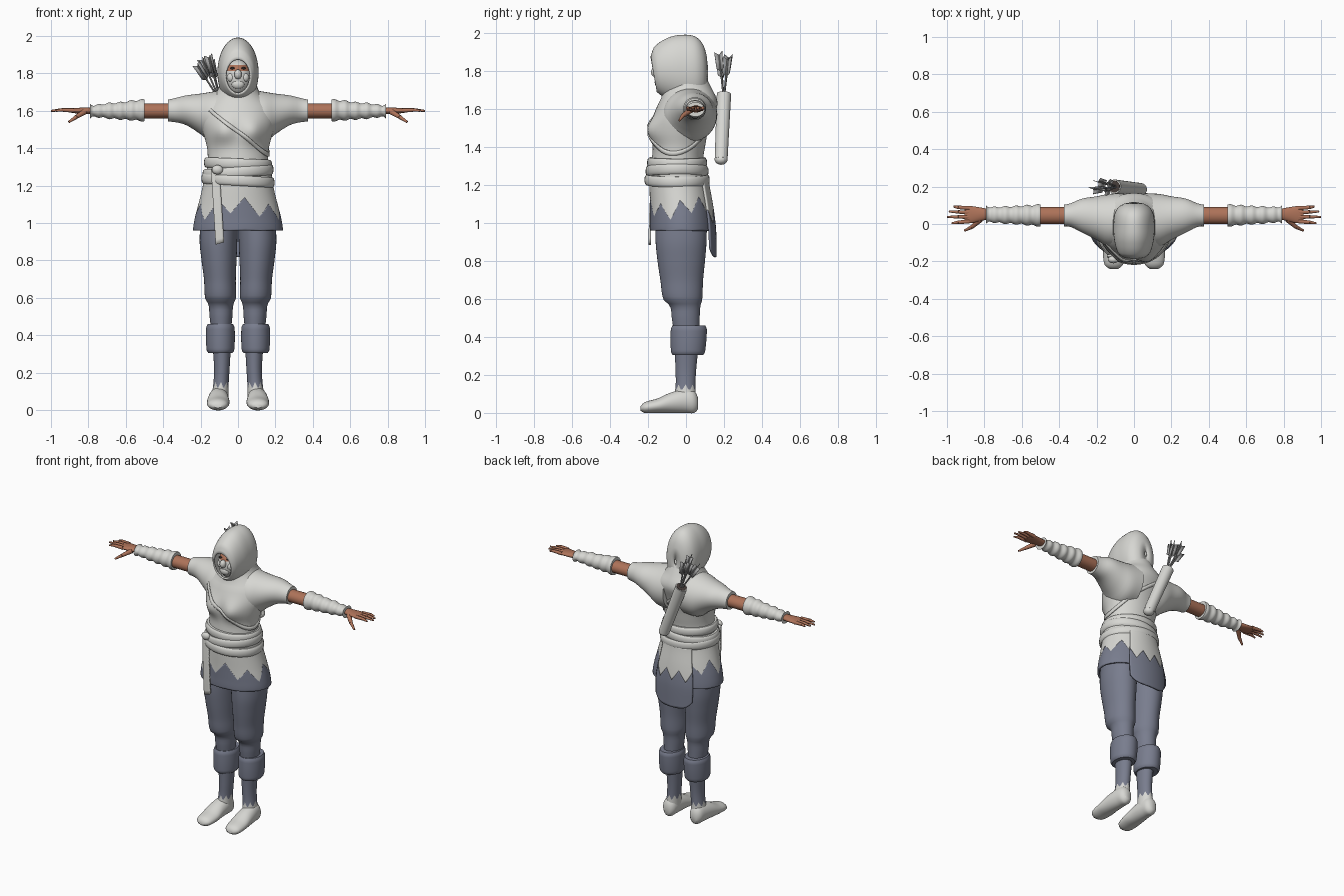
import bpy, bmesh, math
from math import sin, cos, pi, radians, exp
from mathutils import Vector, Matrix

if "Cube" in bpy.data.objects:
    bpy.data.objects.remove(bpy.data.objects["Cube"])


def material(name, r, g, b):
    m = bpy.data.materials.new(name)
    m.use_nodes = True
    m.diffuse_color = (r, g, b, 1)
    m.node_tree.nodes["Principled BSDF"].inputs["Base Color"].default_value = (r, g, b, 1)
    return m


CLOTH = material("pale cloth", .68, .68, .65)
BLUE = material("slate blue cloth", .19, .205, .27)
SKIN = material("skin", .42, .17, .10)
GREY = material("arrow grey", .36, .36, .36)
DARK = material("dark brown", .06, .045, .04)


def finish(name, bm, mats, mirror=False, thick=0, rule=None):
    bmesh.ops.recalc_face_normals(bm, faces=bm.faces[:])
    if rule:
        for f in bm.faces:
            f.material_index = rule(f.calc_center_median())
    me = bpy.data.meshes.new(name)
    bm.to_mesh(me)
    bm.free()
    for m in mats if isinstance(mats, list) else [mats]:
        me.materials.append(m)
    me.shade_smooth()
    me.set_sharp_from_angle(angle=radians(42))
    ob = bpy.data.objects.new(name, me)
    bpy.context.scene.collection.objects.link(ob)
    if thick:
        s = ob.modifiers.new("thickness", "SOLIDIFY")
        s.thickness = thick
    if mirror:
        m = ob.modifiers.new("mirror", "MIRROR")
        m.use_mirror_merge = False
    return ob


def sheet(name, fn, mat, nu=40, nv=16, closed=True, caps=False, **kw):
    """Grid surface from fn(u, v); closed wraps it round in u."""
    bm = bmesh.new()
    cols = nu if closed else nu + 1
    rows = [[bm.verts.new(fn(i / nu, j / nv)) for i in range(cols)] for j in range(nv + 1)]
    for a, b in zip(rows, rows[1:]):
        for i in range(nu):
            k = (i + 1) % cols
            bm.faces.new((a[i], a[k], b[k], b[i]))
    if caps:
        bm.faces.new(rows[0])
        bm.faces.new(rows[-1])
    return finish(name, bm, mat, **kw)


def bounds(rings, t):
    """Smoothly interpolate a ring table (t, low a, high a, low b, high b)."""
    n = len(rings)
    i = 0
    while i < n - 2 and t > rings[i + 1][0]:
        i += 1
    p, q = rings[i], rings[i + 1]
    before, after = rings[max(i - 1, 0)], rings[min(i + 2, n - 1)]
    h = q[0] - p[0]
    s = (t - p[0]) / h
    out = []
    for k in range(1, len(p)):
        m = (q[k] - before[k]) / (q[0] - before[0]) * h
        w = (after[k] - p[k]) / (after[0] - p[0]) * h
        d = q[k] - p[k]
        out.append(p[k] + s * (m + s * (3 * d - 2 * m - w + s * (m + w - 2 * d))))
    return out


def point(rings, u, t, axis="z", grow=0):
    a0, a1, b0, b1 = bounds(rings, t)
    a = (a0 + a1) / 2 + ((a1 - a0) / 2 + grow) * cos(2 * pi * u)
    b = (b0 + b1) / 2 + ((b1 - b0) / 2 + grow) * sin(2 * pi * u)
    return {"z": (a, b, t), "x": (t, a, b), "y": (a, t, b)}[axis]


def loft(name, rings, mat, axis="z", low=None, high=None, caps=True, **kw):
    """Low and high may be functions of u, for ragged hems."""
    lo = low or (lambda u: rings[0][0])
    hi = high or (lambda u: rings[-1][0])
    return sheet(name, lambda u, v: point(rings, u, lo(u) + (hi(u) - lo(u)) * v, axis),
                 mat, caps=caps, **kw)


def centred(table):
    return [(z, -w, w, f, b) for z, w, f, b in table]


def teeth(u, count):
    return abs(2 * ((u * count) % 1) - 1)


def rods(name, items, mat, mirror=False, sides=10):
    bm = bmesh.new()
    for p, q, r1, r2 in items:
        p, q = Vector(p), Vector(q)
        d = q - p
        mat4 = Matrix.Translation((p + q) / 2) @ d.to_track_quat("Z", "Y").to_matrix().to_4x4()
        bmesh.ops.create_cone(bm, cap_ends=True, segments=sides, radius1=r1, radius2=r2,
                              depth=d.length, matrix=mat4)
    return finish(name, bm, mat, mirror)


def ball(name, c, r, mat, **kw):
    bm = bmesh.new()
    bmesh.ops.create_uvsphere(bm, u_segments=28, v_segments=24, radius=1,
                              matrix=Matrix.Translation(c) @ Matrix.Diagonal((*r, 1)))
    return finish(name, bm, mat, **kw)


# Torso, with a softly shaped chest
TORSO = centred([(1.15, .185, -.185, .115), (1.25, .172, -.185, .1), (1.33, .162, -.18, .09),
                 (1.4, .165, -.175, .1), (1.48, .185, -.18, .115), (1.55, .2, -.175, .14),
                 (1.62, .195, -.15, .165), (1.66, .16, -.13, .16), (1.7, .115, -.12, .14),
                 (1.76, .095, -.09, .11)])


def body(u, z, grow=0):
    x, y, z = point(TORSO, u, z, grow=grow)
    if y < 0:
        y -= .035 * exp(-((abs(x) - .08) / .06) ** 2 - ((z - 1.49) / .06) ** 2)
    return x, y, z


sheet("torso", lambda u, v: body(u, 1.15 + .61 * v), CLOTH, nu=56, nv=36, caps=True)

# Shoulder strap running round the chest
sheet("chest_strap", lambda u, v: body(u, 1.505 - .15 * cos(2 * pi * (u + .03)) + .024 * v, .007),
      CLOTH, nu=72, nv=2, thick=.008)

# Skirt, ragged tunic hem and tail share one shape
SKIRT = centred([(.82, .23, -.17, .15), (.96, .24, -.19, .147), (1.03, .23, -.19, .14),
                 (1.1, .212, -.19, .13), (1.2, .188, -.192, .112), (1.26, .18, -.19, .105)])


def hem(u):
    return 1.035 + .085 * teeth(u, 9) + .02 * sin(6 * pi * u)


loft("skirt", SKIRT, BLUE, low=lambda u: .96, high=hem, caps=False, nu=72, thick=.012)
loft("tunic_hem", SKIRT, CLOTH, low=hem, high=lambda u: 1.26, caps=False, nu=72)


def tail(low, high):
    def fn(u, v):
        lo, hi = low(u), high(u)
        x, y, z = point(SKIRT, .15 + .2 * u, lo + (hi - lo) * v)
        return x, y + .012, z
    return fn


def tail_edge(u):
    return 1.0 + .07 * teeth(u, 3)


sheet("tail_lower", tail(lambda u: .82 + .05 * abs(2 * u - 1) ** 4, tail_edge), BLUE,
      nu=24, closed=False, thick=.01)
sheet("tail_upper", tail(tail_edge, lambda u: 1.22), CLOTH, nu=24, closed=False, thick=.01)

# Wrapped belt bands
for name, z, w, tilt in (("lower", 1.2, .186, -.06), ("middle", 1.245, .18, .07),
                         ("upper", 1.29, .172, -.04)):
    def band(u, v, z=z, w=w, tilt=tilt):
        r = w + .01 * sin(pi * v) ** .5
        x, y = r * cos(2 * pi * u), -.047 + (r - .024) * sin(2 * pi * u)
        return x, y, z + .055 * v + tilt * x
    sheet("belt_" + name, band, CLOTH, nv=8, caps=True)
ball("belt_knot", (-.11, -.19, 1.285), (.03, .02, .025), CLOTH)
sheet("belt_end", lambda u, v: (-.122 + .045 * (u - .5) + .025 * (1 - v), -.197 + .022 * v * v,
                                .885 + .4 * v + .012 * u), CLOTH, nu=4, closed=False, thick=.012)

# Hood, open at the face and leaning forward
HOOD = centred([(-.17, .068, 1.69, 1.875), (-.145, .088, 1.67, 1.925), (-.08, .106, 1.64, 1.972),
                (-.02, .11, 1.62, 1.99), (.05, .105, 1.62, 1.985), (.09, .083, 1.65, 1.945),
                (.11, .05, 1.7, 1.88), (.117, .01, 1.77, 1.81)])


def hood(u, v):
    x, y, z = point(HOOD, u, -.17 + .287 * v, "y")
    return x, y - .18 * (z - 1.78) * (1 - v), z


sheet("hood", hood, CLOTH, nu=48, nv=36, thick=.01)

# Masked face with a bare strip at the eyes
ball("face", (0, -.075, 1.775), (.074, .088, .1), [CLOTH, SKIN],
     rule=lambda c: 1 if 1.81 < c.z < 1.85 else 0)
ball("nose", (0, -.162, 1.795), (.02, .022, .026), CLOTH)
ball("mouth_guard", (0, -.145, 1.742), (.034, .02, .026), CLOTH)
ball("cheeks", (.036, -.138, 1.778), (.022, .018, .024), CLOTH, mirror=True)
ball("eyes", (.03, -.148, 1.828), (.012, .007, .006), DARK, mirror=True)

# Sleeves, bare arms and bracers
loft("sleeves", [(.06, -.12, .165, 1.43, 1.715), (.14, -.12, .16, 1.43, 1.702),
                 (.2, -.085, .148, 1.475, 1.692), (.28, -.045, .135, 1.525, 1.682),
                 (.34, -.015, .11, 1.54, 1.667), (.375, -.012, .103, 1.543, 1.66)],
     CLOTH, "x", mirror=True)
loft("upper_arms", [(.33, 0, .09, 1.56, 1.64), (.53, 0, .09, 1.56, 1.64)], SKIN, "x", mirror=True)
BRACER = [(.5, -.012, .103, 1.545, 1.66), (.56, -.006, .1, 1.55, 1.655), (.63, 0, .095, 1.555, 1.645),
          (.7, .004, .092, 1.56, 1.64), (.77, .01, .09, 1.568, 1.63), (.79, .002, .098, 1.56, 1.637)]
sheet("bracers", lambda u, v: point(BRACER, u, .5 + .29 * v, "x", .004 * sin(10 * pi * v)),
      CLOTH, nv=40, caps=True, mirror=True)

# Hands with spread fingers
loft("palms", [(.76, .03, .076, 1.583, 1.62), (.82, .016, .088, 1.583, 1.618),
               (.88, .004, .096, 1.588, 1.614), (.905, .012, .09, 1.593, 1.61)],
     SKIN, "x", mirror=True)
fingers = []
for y, tip, reach in ((.085, .093, .965), (.062, .067, .99), (.038, .038, 1), (.014, .004, .975)):
    knuckle = (.94, (y + tip) / 2, 1.605)
    fingers += [((.88, y, 1.602), knuckle, .012, .0095), (knuckle, (reach, tip, 1.6), .0095, .005)]
fingers += [((.82, .025, 1.595), (.865, -.015, 1.567), .016, .011),
            ((.865, -.015, 1.567), (.905, -.035, 1.54), .011, .006)]
rods("fingers", fingers, SKIN, mirror=True)

# Trousers, cuffs, lower legs and shoes
loft("trousers", [(.4, .04, .14, -.06, .07), (.5, .03, .152, -.075, .072), (.565, .025, .158, -.085, .076),
                  (.595, .012, .175, -.118, .085), (.7, .012, .182, -.135, .09),
                  (.8, .008, .195, -.15, .1), (.9, .004, .205, -.16, .108), (1.02, 0, .2, -.16, .11)],
     BLUE, mirror=True, nv=32)
loft("leg_cuffs", [(.305, .03, .158, -.07, .09), (.32, .02, .168, -.079, .1),
                   (.44, .018, .17, -.08, .11), (.46, .026, .162, -.072, .102)], BLUE, mirror=True)
SHIN = [(.05, .052, .145, -.07, .055), (.14, .05, .132, -.055, .05),
        (.22, .045, .128, -.055, .053), (.34, .038, .135, -.06, .065)]


def shoe_top(u):
    return .115 + .035 * teeth(u, 8)


loft("shins", SHIN, BLUE, low=shoe_top, caps=False, mirror=True)
loft("shoe_collars", SHIN, CLOTH, high=shoe_top, caps=False, mirror=True)
loft("shoes", [(-.24, .085, .13, .012, .035), (-.22, .06, .156, 0, .055), (-.15, .046, .166, 0, .076),
               (-.08, .048, .162, 0, .107), (0, .052, .152, 0, .125), (.045, .06, .142, 0, .115),
               (.064, .08, .122, .02, .08)], CLOTH, "y", mirror=True, nv=28)

# Quiver slung across the back
base, mouth = Vector((.035, .185, 1.335)), Vector((-.105, .2, 1.68))
rods("quiver", [(base, mouth, .034, .038)], CLOTH, sides=28)
ball("quiver_base", base, (.034, .034, .028), CLOTH)
lean = (mouth - base).normalized()
rods("quiver_mouth", [(mouth, mouth + lean * .002, .032, .032)], DARK, sides=28)

# Arrows with three vanes each
shafts, vanes = [], bmesh.new()
for x, y, z in ((-.215, .185, 1.84), (-.19, .225, 1.87), (-.155, .175, 1.885), (-.14, .22, 1.86)):
    tip = Vector((x, y, z))
    start = mouth + (tip - mouth) * .06 - lean * .03
    d = (tip - start).normalized()
    shafts.append((start, tip, .005, .005))
    side = d.orthogonal().normalized()
    for k in range(3):
        out = Matrix.Rotation(2 * pi * k / 3, 3, d) @ side
        corners = (tip - d * .09, tip - d * .075 + out * .022, tip + d * .015 + out * .026, tip)
        vanes.faces.new([vanes.verts.new(c) for c in corners])
rods("arrow_shafts", shafts, GREY, sides=8)
finish("arrow_vanes", vanes, GREY, thick=.003)
